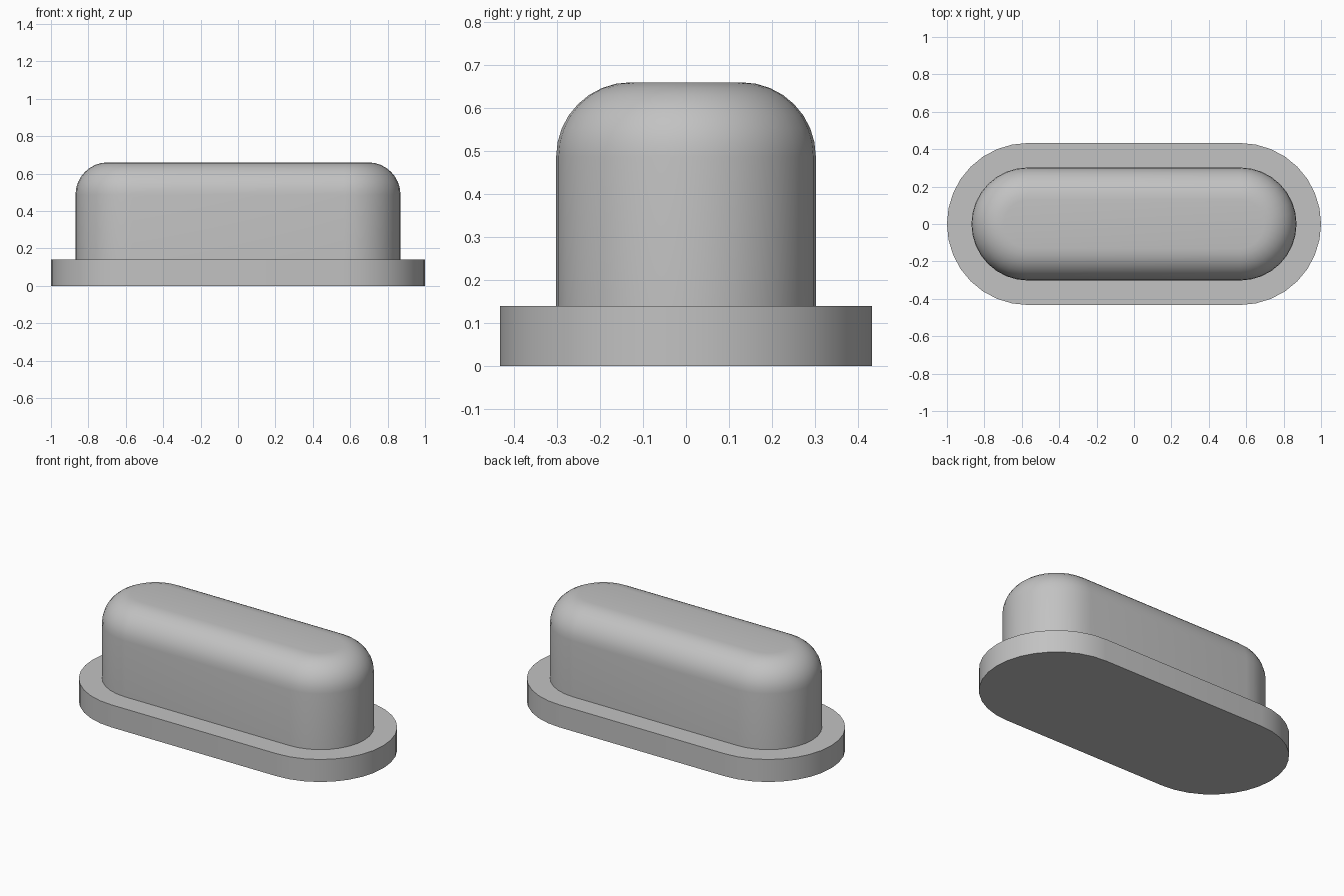
import bpy
import bmesh
from math import pi, sin, cos, radians

cube = bpy.data.objects.get("Cube")
if cube:
    bpy.data.objects.remove(cube, do_unlink=True)

HALF_STRAIGHT = 0.567   # centre of each rounded end
ARC_STEPS = 16          # segments in each half circle

grey = bpy.data.materials.new("light grey")
grey.use_nodes = True
color = (0.54, 0.54, 0.54, 1)
grey.diffuse_color = color
grey.node_tree.nodes["Principled BSDF"].inputs["Base Color"].default_value = color


def stadium(radius, z):
    """Outline of a slot shape, counter-clockwise."""
    points = []
    for side, start in ((1, -pi / 2), (-1, pi / 2)):
        for i in range(ARC_STEPS + 1):
            a = start + pi * i / ARC_STEPS
            points.append((side * HALF_STRAIGHT + radius * cos(a), radius * sin(a), z))
    return points


def slot_solid(name, profile):
    """Stack slot outlines along a (radius, z) profile and cap both ends."""
    bm = bmesh.new()
    rings = [[bm.verts.new(p) for p in stadium(r, z)] for r, z in profile]
    for low, high in zip(rings, rings[1:]):
        for i in range(len(low)):
            j = (i + 1) % len(low)
            bm.faces.new((low[i], low[j], high[j], high[i]))
    bm.faces.new(rings[0][::-1])
    bm.faces.new(rings[-1])
    mesh = bpy.data.meshes.new(name)
    bm.to_mesh(mesh)
    bm.free()
    mesh.materials.append(grey)
    obj = bpy.data.objects.new(name, mesh)
    bpy.context.collection.objects.link(obj)
    bpy.ops.object.select_all(action="DESELECT")
    obj.select_set(True)
    bpy.context.view_layer.objects.active = obj
    bpy.ops.object.shade_smooth_by_angle(angle=radians(30))
    return obj


# Flat base flange
slot_solid("base_flange", [(0.433, 0), (0.433, 0.14)])

# Raised body with a rounded top edge
RADIUS, TOP, FILLET, STEPS = 0.302, 0.66, 0.173, 8
profile = [(RADIUS, 0.14)]
for k in range(STEPS + 1):
    a = pi / 2 * k / STEPS
    profile.append((RADIUS - FILLET * (1 - cos(a)), TOP - FILLET * (1 - sin(a))))
slot_solid("raised_body", profile)
